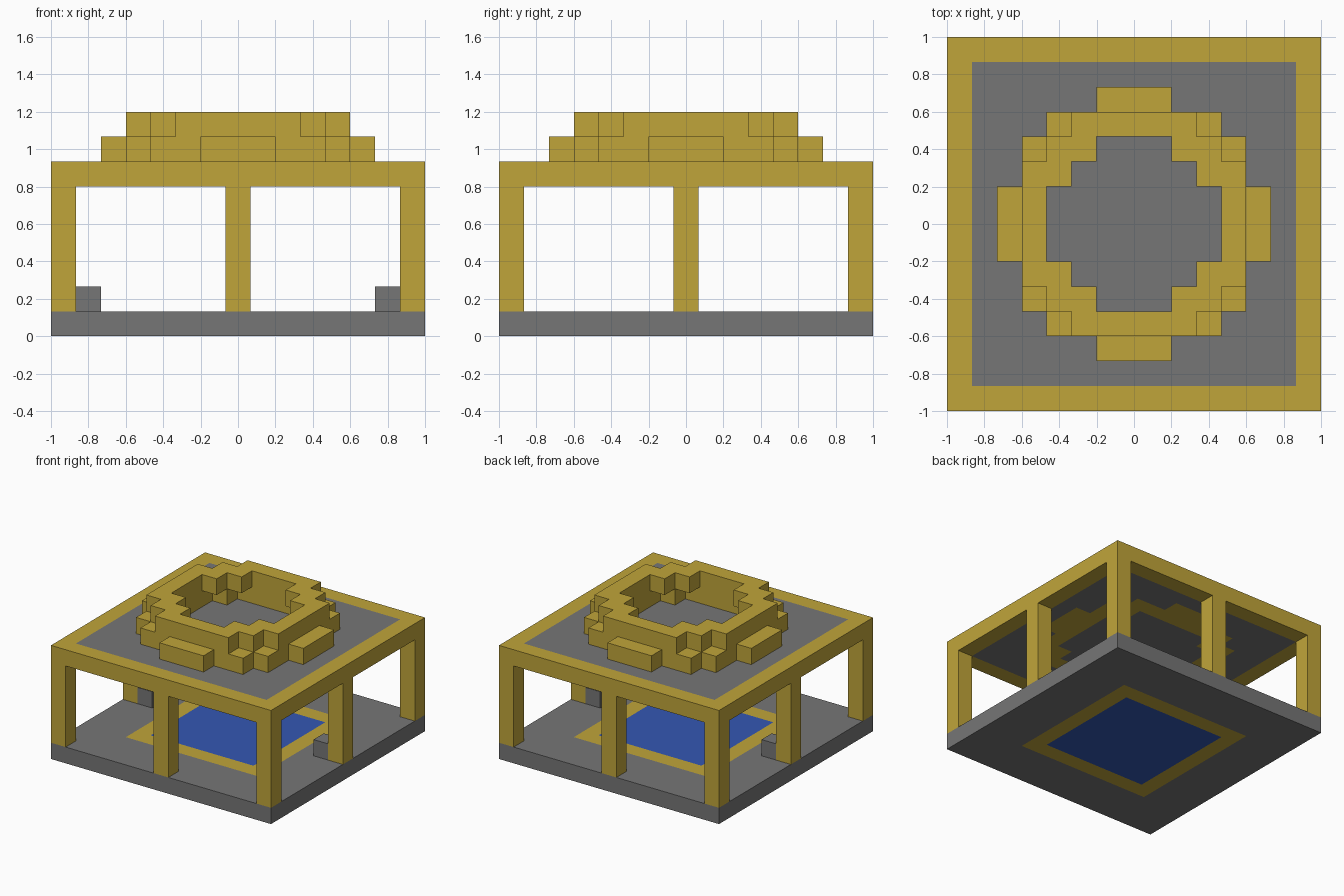
import bpy
import bmesh
from mathutils import Vector

if "Cube" in bpy.data.objects:
    bpy.data.objects.remove(bpy.data.objects["Cube"], do_unlink=True)

UNIT = 2 / 15          # edge of one block
EDGE = 7               # outermost block index


def make_material(name, colour):
    mat = bpy.data.materials.new(name)
    mat.use_nodes = True
    mat.diffuse_color = (*colour, 1)
    mat.node_tree.nodes["Principled BSDF"].inputs["Base Color"].default_value = (*colour, 1)
    return mat


gold = make_material("gold", (0.527, 0.376, 0.042))
grey = make_material("stone grey", (0.18, 0.18, 0.18))
blue = make_material("water blue", (0.034, 0.095, 0.45))


def square(radius, layer):
    """Filled square of blocks in one layer."""
    span = range(-radius, radius + 1)
    return {(x, y, layer) for x in span for y in span}


def dome_layer(height, layer):
    """One slice of a hollow dome."""
    return {(x, y, z) for x, y, z in square(EDGE, layer)
            if 16 <= x * x + y * y + height * height < 28}


parts = {}

# Floor with a rimmed pool set flush into it
parts["pool_water"] = (square(3, 0), blue)
parts["pool_rim"] = (square(4, 0) - square(3, 0), gold)
parts["floor"] = (square(EDGE, 0) - square(4, 0), grey)

# Columns at the corners and the middle of each side
for x in (-EDGE, 0, EDGE):
    for y in (-EDGE, 0, EDGE):
        if x or y:
            side = {-EDGE: "right", 0: "middle", EDGE: "left"}[x]
            depth = {-EDGE: "front", 0: "centre", EDGE: "back"}[y]
            parts[f"column_{depth}_{side}"] = ({(x, y, z) for z in range(1, 6)}, gold)

# Seats against the side columns
parts["seat_left"] = ({(6, 0, 1)}, grey)
parts["seat_right"] = ({(-6, 0, 1)}, grey)

# Roof frame, flush slab and the open dome
base_ring = dome_layer(0, 6)
parts["roof_frame"] = (square(EDGE, 6) - square(6, 6), gold)
parts["roof_slab"] = (square(6, 6) - base_ring, grey)
parts["dome"] = (base_ring | dome_layer(1, 7) | dome_layer(2, 8), gold)

occupied = set().union(*(cells for cells, _ in parts.values()))


def build(name, cells, mat):
    """Build the outer skin of a group of blocks."""
    bm = bmesh.new()
    for cell in sorted(cells):
        cube = bmesh.ops.create_cube(bm, size=UNIT)["verts"]
        centre = Vector(cell) + Vector((0, 0, 0.5))
        bmesh.ops.translate(bm, verts=cube, vec=centre * UNIT)
        buried = []
        for face in {f for v in cube for f in v.link_faces}:
            face.normal_update()
            neighbour = tuple(c + round(n) for c, n in zip(cell, face.normal))
            if neighbour in occupied:
                buried.append(face)
        bmesh.ops.delete(bm, geom=buried, context="FACES")
    bmesh.ops.remove_doubles(bm, verts=bm.verts, dist=0.001)
    mesh = bpy.data.meshes.new(name)
    bm.to_mesh(mesh)
    bm.free()
    mesh.materials.append(mat)
    bpy.context.collection.objects.link(bpy.data.objects.new(name, mesh))


for part_name, (part_cells, part_mat) in parts.items():
    build(part_name, part_cells, part_mat)
